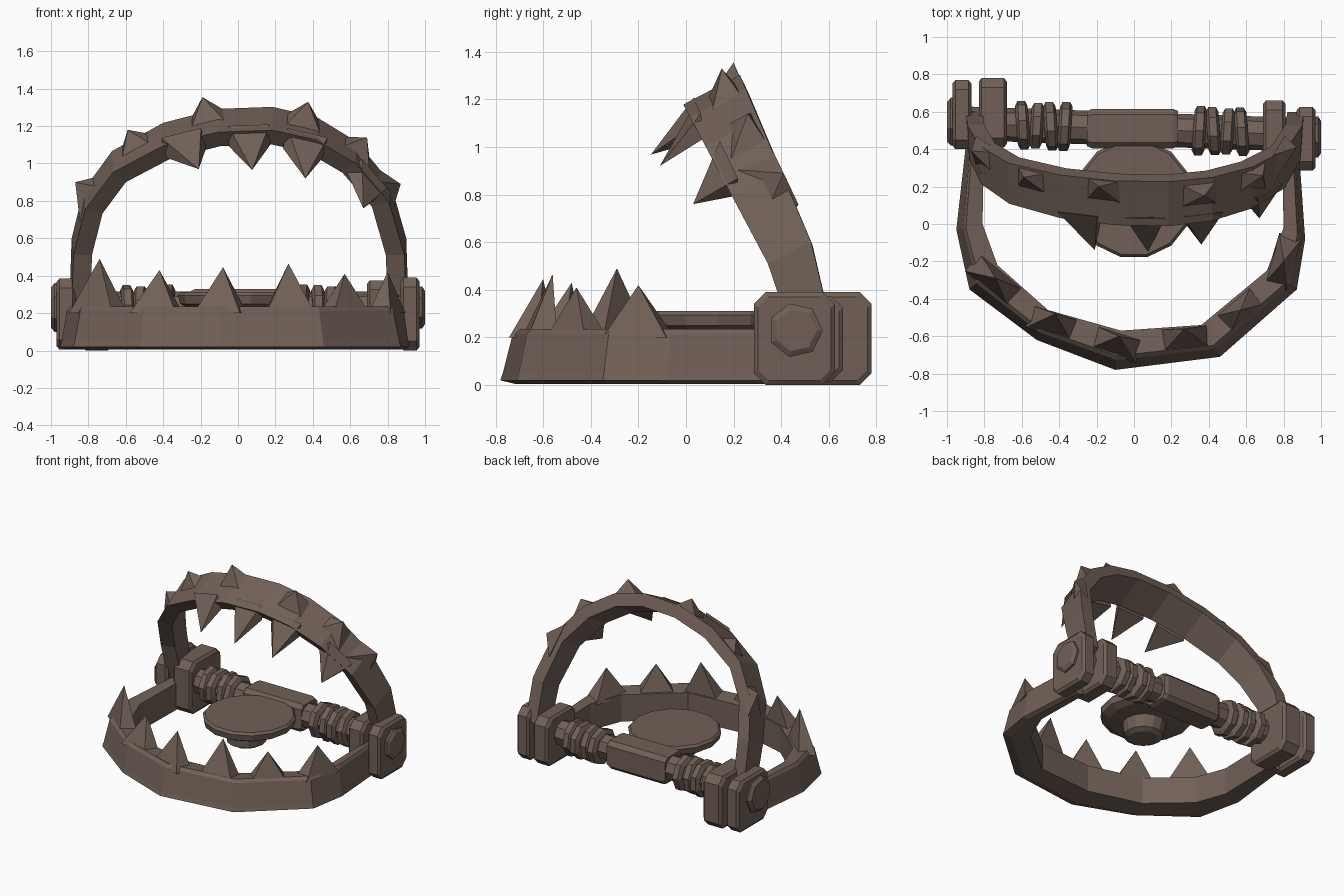
import bpy, bmesh, math
from mathutils import Vector as V
from mathutils.geometry import intersect_point_line

if "Cube" in bpy.data.objects:
    bpy.data.objects.remove(bpy.data.objects["Cube"])

iron = bpy.data.materials.new("rusty brown iron")
iron.diffuse_color = (0.165, 0.118, 0.095, 1)
iron.use_nodes = True
iron.node_tree.nodes["Principled BSDF"].inputs["Base Color"].default_value = iron.diffuse_color


def make(name, verts, faces):
    bm = bmesh.new()
    vs = [bm.verts.new(v) for v in verts]
    for f in faces:
        bm.faces.new([vs[i] for i in f])
    bmesh.ops.recalc_face_normals(bm, faces=bm.faces)
    me = bpy.data.meshes.new(name)
    bm.to_mesh(me)
    bm.free()
    me.materials.append(iron)
    ob = bpy.data.objects.new(name, me)
    bpy.context.collection.objects.link(ob)
    return ob


def loft(name, rings):
    """Skin a list of equal-sized closed rings and cap both ends."""
    n = len(rings[0])
    verts = [v for r in rings for v in r]
    faces = [(i * n + j, i * n + (j + 1) % n, (i + 1) * n + (j + 1) % n, (i + 1) * n + j)
             for i in range(len(rings) - 1) for j in range(n)]
    faces += [tuple(range(n)), tuple(range(len(verts) - n, len(verts)))]
    return make(name, verts, faces)


def round_bar(name, stations, y, z, sides=8, lean=0, rot=0.0):
    """Prism along x; stations are (x, radius)."""
    rings = []
    for x, r in stations:
        ring = []
        for k in range(sides):
            a = rot + math.tau * k / sides
            ring.append((x + lean * math.cos(a), y + r * math.cos(a), z + r * math.sin(a)))
        rings.append(ring)
    return loft(name, rings)


def block(name, x0, x1, y, z, ry, rz, c, e=0.015):
    """Chamfered rectangular plate across x with softened rims."""
    rings = []
    for x, s in ((x0, 0.9), (x0 + e, 1), (x1 - e, 1), (x1, 0.9)):
        p = [(ry, rz - c), (ry - c, rz), (c - ry, rz), (-ry, rz - c),
             (-ry, c - rz), (c - ry, -rz), (ry - c, -rz), (ry, c - rz)]
        rings.append([(x, y + a * s, z + b * s) for a, b in p])
    return loft(name, rings)


def nearest(path, p):
    """Closest point on a polyline and the direction of that segment."""
    best = None
    for a, b in zip(path, path[1:]):
        t = min(1, max(0, intersect_point_line(p, a, b)[1]))
        q = a.lerp(b, t)
        if best is None or (q - p).length < best[0]:
            best = ((q - p).length, q, (b - a).normalized())
    return best[1:]


def tooth(name, base, tip, u, w):
    """Four-sided spike; u and w are the half-width vectors of its base."""
    base, tip = V(base), V(tip)
    vs = [base + u * s + w * t for s, t in ((1, 1), (-1, 1), (-1, -1), (1, -1))] + [tip]
    return make(name, vs, [(0, 1, 2, 3), (0, 1, 4), (1, 2, 4), (2, 3, 4), (3, 0, 4)])


# lower jaw band
UP = V((0, 0, 1))
outer = [(-.89, .5), (-.95, -.03), (-.88, -.35), (-.52, -.62), (-.1, -.78),
         (.46, -.71), (.87, -.35), (.915, -.08), (.88, .42)]
inner = [(-.8, .5), (-.81, .0), (-.73, -.22), (-.46, -.46), (-.07, -.57),
         (.36, -.54), (.71, -.25), (.8, -.02), (.79, .42)]
rings, rim = [], []
for o, i in zip(outer, inner):
    o, i = V((*o, 0)), V((*i, 0))
    t = o.lerp(i, 0.25)
    rim.append(t.lerp(i, .5) + UP * .2)
    rings.append([o + UP * .02, o.lerp(i, .05) + UP * .05, t + UP * .215, t.lerp(i, .15) + UP * .235,
                  i + UP * .22, i + UP * .02, o.lerp(i, .3) + UP * .005])
loft("lower_jaw", rings)

# lower jaw teeth
for k, (x, y, z, a) in enumerate([(-.74, -.29, .49, .15), (-.42, -.48, .43, .13), (-.08, -.6, .445, .13),
                                  (.27, -.56, .465, .13), (.57, -.46, .41, .125), (.8, -.2, .42, .14)]):
    base, tan = nearest(rim, V((x, y, .2)))
    tooth(f"lower_tooth_{k}", base, (x, y, z), tan * a, tan.cross(UP) * .062)

# upper jaw band, an arch leaning back on its hinge
path = [(-.85, .26), (-.84, .55), (-.78, .79), (-.64, .98), (-.38, 1.12), (-.1, 1.19),
        (.18, 1.2), (.4, 1.15), (.6, 1.03), (.77, .83), (.85, .55), (.86, .26)]
N = V((0, .9, .43)).normalized()
centre = V((0, .42, .55))
pts = [V((x, min(.52, .595 - .43 * (z - .22) / .9), z)) for x, z in path]
rings = []


def outward(tan, p):
    out = N.cross(tan).normalized()
    return out if out.dot(p - centre) > 0 else -out


for k, p in enumerate(pts):
    out = outward(pts[min(k + 1, len(pts) - 1)] - pts[max(k - 1, 0)], p)
    w = .085 + .05 * (p.z - .22)
    h = .05
    rings.append([p - N * w + out * h * .8, p + N * w + out * h,
                  p + N * w - out * h * .8, p - N * w * .75 - out * h * 1.2])
loft("upper_jaw", rings)

# upper jaw outer spikes, seated across the band
for k, tip in enumerate([(-.87, .39, .9), (-.59, .25, 1.18), (-.19, .2, 1.355),
                         (.375, .15, 1.33), (.69, .26, 1.14), (.87, .41, .89)]):
    q, tan = nearest(pts, V(tip))
    base = q + N * (V(tip) - q).dot(N) * .3
    tooth(f"upper_spike_{k}", base, tip, tan * .125, N * .085)

# upper jaw biting teeth on the front rim
for k, (base, tip) in enumerate([((-.29, .055, 1.11), (-.21, -.14, .97)),
                                 ((.06, .04, 1.15), (.075, -.15, .965)),
                                 ((.36, .055, 1.11), (.36, -.11, .92)),
                                 ((.69, .175, .91), (.67, .03, .76))]):
    q, tan = nearest(pts, V(base))
    out = outward(tan, q)
    tooth(f"upper_tooth_{k}", base, tip, tan * .11, (out + N * .4).normalized() * .055)

# hinge plates and end bolts
block("right_outer_hinge", .87, .97, .455, .195, .17, .195, .05)
block("right_inner_hinge", .69, .81, .485, .195, .175, .18, .05)
block("left_outer_hinge", -.97, -.87, .585, .195, .185, .19, .05)
block("left_inner_hinge", -.83, -.68, .595, .195, .185, .195, .05)
round_bar("right_bolt", [(.95, .115), (.985, .115), (1, .09)], .46, .23, 7)
round_bar("left_bolt", [(-1, .11), (-.98, .135), (-.95, .135)], .54, .23, 7)

# axle and centre sleeve
loft("axle", [[(x, y + .09 * math.cos(a), .225 + .09 * math.sin(a))
               for a in [math.tau * k / 8 for k in range(8)]]
              for x, y in ((-.95, .54), (.95, .475))])
block("centre_sleeve", -.25, .235, .51, .225, .105, .105, .03, .025)

# spring coils
for side, start in ((-1, .37), (1, .35)):
    for k in range(4):
        x = side * (start + k * .075)
        round_bar(f"spring_coil_{'left' if side < 0 else 'right'}_{k}",
                  [(x - .034, .105), (x - .02, .132), (x + .02, .132), (x + .034, .105)],
                  .51 - .03 * x, .22, 8, .008 * (-1) ** k, .2 * k)

# trigger plate with a small boss underneath
rings = []
for z, r, y in ((.312, .305, .135), (.295, .32, .135), (.25, .31, .135), (.225, .26, .135),
                (.215, .15, .11), (.13, .135, .1), (.11, .1, .1)):
    rings.append([(r * math.cos(math.tau * k / 14), y + r * math.sin(math.tau * k / 14), z)
                  for k in range(14)])
loft("trigger_plate", rings)
